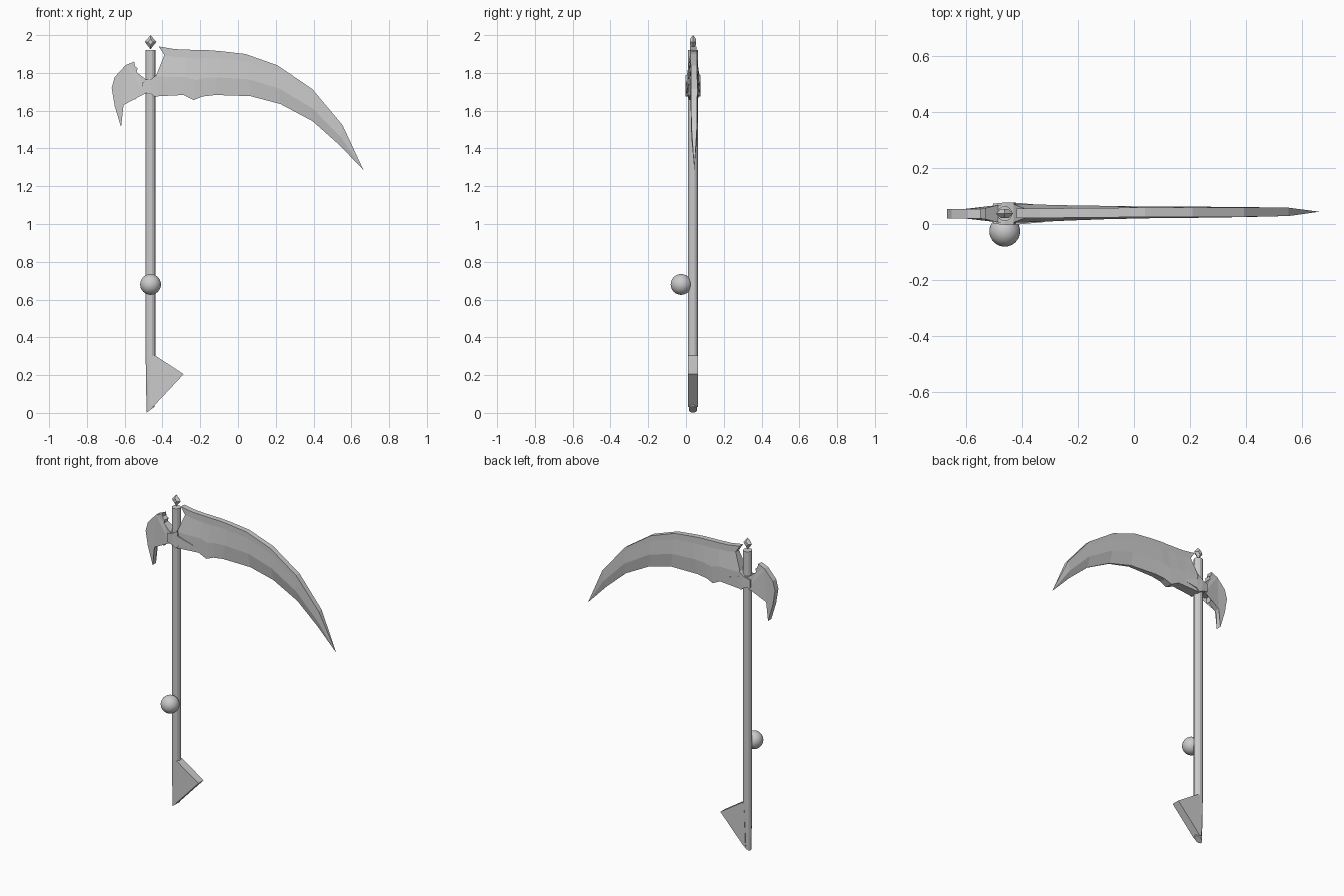
import bpy, bmesh, math
from mathutils import Vector

if "Cube" in bpy.data.objects:
    bpy.data.objects.remove(bpy.data.objects["Cube"])

SX, SY = -0.463, 0.037   # shaft axis


def finish(name, bm):
    bmesh.ops.remove_doubles(bm, verts=bm.verts, dist=0.0005)
    bmesh.ops.recalc_face_normals(bm, faces=bm.faces)
    me = bpy.data.meshes.new(name)
    bm.to_mesh(me)
    bm.free()
    ob = bpy.data.objects.new(name, me)
    bpy.context.collection.objects.link(ob)
    return ob


def prism(name, outline, half, y=SY):
    """Extrude an x-z outline along y; half(x, z) is the half thickness."""
    bm = bmesh.new()
    front = [bm.verts.new((x, y - half(x, z), z)) for x, z in outline]
    back = [bm.verts.new((x, y + half(x, z), z)) for x, z in outline]
    caps = [bm.faces.new(front), bm.faces.new(back[::-1])]
    n = len(outline)
    for i in range(n):
        j = (i + 1) % n
        bm.faces.new((front[i], back[i], back[j], front[j]))
    bmesh.ops.triangulate(bm, faces=caps)
    return finish(name, bm)


def ring_loft(name, rings):
    bm = bmesh.new()
    loops = [[bm.verts.new(p) for p in r] for r in rings]
    for a, b in zip(loops, loops[1:]):
        for i in range(len(a)):
            j = (i + 1) % len(a)
            bm.faces.new((a[i], a[j], b[j], b[i]))
    bm.faces.new(loops[0])
    bm.faces.new(loops[-1])
    return finish(name, bm)


# Shaft with slanted foot
def circle(r, z, slope=0.0, n=12):
    pts = []
    for i in range(n):
        a = math.tau * (i + 0.5) / n
        dx = r * math.cos(a)
        pts.append((SX + dx, SY + r * math.sin(a), z + slope * dx))
    return pts


shaft = ring_loft("shaft", [circle(0.022, 0.017, 0.75), circle(0.027, 0.30), circle(0.027, 1.92)])
shaft.data.shade_flat()

# Finial on top: diamond with a narrower face rim
bm = bmesh.new()
corners = [(0, 2.0), (0.031, 1.964), (0, 1.925), (-0.031, 1.964)]
layers = []
for y, s in ((-0.016, 0.45), (0, 1), (0.016, 0.45)):
    layers.append([bm.verts.new((SX + x * s, SY + y, 1.964 + (z - 1.964) * s)) for x, z in corners])
for a, b in zip(layers, layers[1:]):
    for i in range(4):
        bm.faces.new((a[i], a[(i + 1) % 4], b[(i + 1) % 4], b[i]))
bm.faces.new(layers[0])
bm.faces.new(layers[-1])
finish("finial", bm)

# Grip knob
bpy.ops.mesh.primitive_uv_sphere_add(segments=32, ring_count=16, radius=0.055,
                                     location=(SX, -0.026, 0.68))
knob = bpy.context.object
knob.name = "grip_knob"
bpy.ops.object.shade_smooth()

# Foot fin
prism("foot_fin", [(-0.455, 0.305), (-0.44, 0.305), (-0.288, 0.205), (-0.45, 0.032), (-0.465, 0.03)],
      lambda x, z: 0.026)

# Main blade: columns of (top x, top z, bottom x, bottom z, body half, edge half)
columns = [
    (-0.42, 1.94, -0.445, 1.675, 0.034, 0.034),
    (-0.336, 1.926, -0.35, 1.68, 0.031, 0.030),
    (-0.27, 1.923, -0.288, 1.683, 0.029, 0.027),
    (-0.21, 1.921, -0.235, 1.656, 0.027, 0.024),
    (-0.156, 1.92, -0.188, 1.675, 0.026, 0.021),
    (-0.09, 1.915, -0.12, 1.683, 0.024, 0.018),
    (0.04, 1.90, 0.066, 1.677, 0.021, 0.010),
    (0.209, 1.84, 0.225, 1.635, 0.020, 0.005),
    (0.394, 1.714, 0.394, 1.545, 0.018, 0.003),
    (0.553, 1.524, 0.537, 1.418, 0.015, 0.002),
    (0.664, 1.286, 0.664, 1.286, 0.0, 0.0),
]
rings = []
for k, (tx, tz, bx, bz, body, edge) in enumerate(columns):
    top, bot = Vector((tx, 0, tz)), Vector((bx, 0, bz))
    spine = min(0.017, body)
    rows = []
    for t, h in ((0, spine), (0.17, spine), (0.6, body), (1, edge)):
        p = top.lerp(bot, t)
        if k == 0 and t == 0.17:
            p.x += 0.034           # notch beside the shaft
        rows.append((p, h))
    yc = 0.038 + 0.006 * k / 10
    ring = [(p.x, yc - h, p.z) for p, h in rows] + [(p.x, yc + h, p.z) for p, h in reversed(rows)]
    rings.append(ring)
bm = bmesh.new()
loops = [[bm.verts.new(p) for p in r] for r in rings[:-1]]
tip = bm.verts.new(rings[-1][0])
for a, b in zip(loops, loops[1:]):
    for i in range(8):
        j = (i + 1) % 8
        bm.faces.new((a[i], a[j], b[j], b[i]))
for i in range(8):
    bm.faces.new((loops[-1][i], loops[-1][(i + 1) % 8], tip))
for i in range(3):
    bm.faces.new((loops[0][i], loops[0][i + 1], loops[0][6 - i], loops[0][7 - i]))
finish("main_blade", bm)

# Rear axe blade, swelling toward the shaft
rear = [(-0.44, 1.767), (-0.487, 1.765), (-0.537, 1.804), (-0.532, 1.825), (-0.553, 1.838),
        (-0.55, 1.86), (-0.595, 1.841), (-0.653, 1.778), (-0.669, 1.72), (-0.653, 1.624),
        (-0.619, 1.513), (-0.616, 1.608), (-0.606, 1.63), (-0.553, 1.672), (-0.542, 1.656),
        (-0.54, 1.693), (-0.487, 1.693), (-0.44, 1.685)]
prism("rear_blade", rear, lambda x, z: 0.017 + 0.019 * max(0, min(1, (x + 0.545) / 0.08)))

# Socket clasp around the shaft with a pointed tongue over the blade
prism("socket_clasp", [(-0.505, 1.75), (-0.463, 1.765), (-0.43, 1.79), (-0.425, 1.755), (-0.32, 1.72),
                       (-0.42, 1.695), (-0.44, 1.675), (-0.463, 1.69), (-0.505, 1.70)],
      lambda x, z: 0.04 - 0.13 * max(abs(x + 0.45) - 0.02, 0) if x < -0.35 else 0.030)
